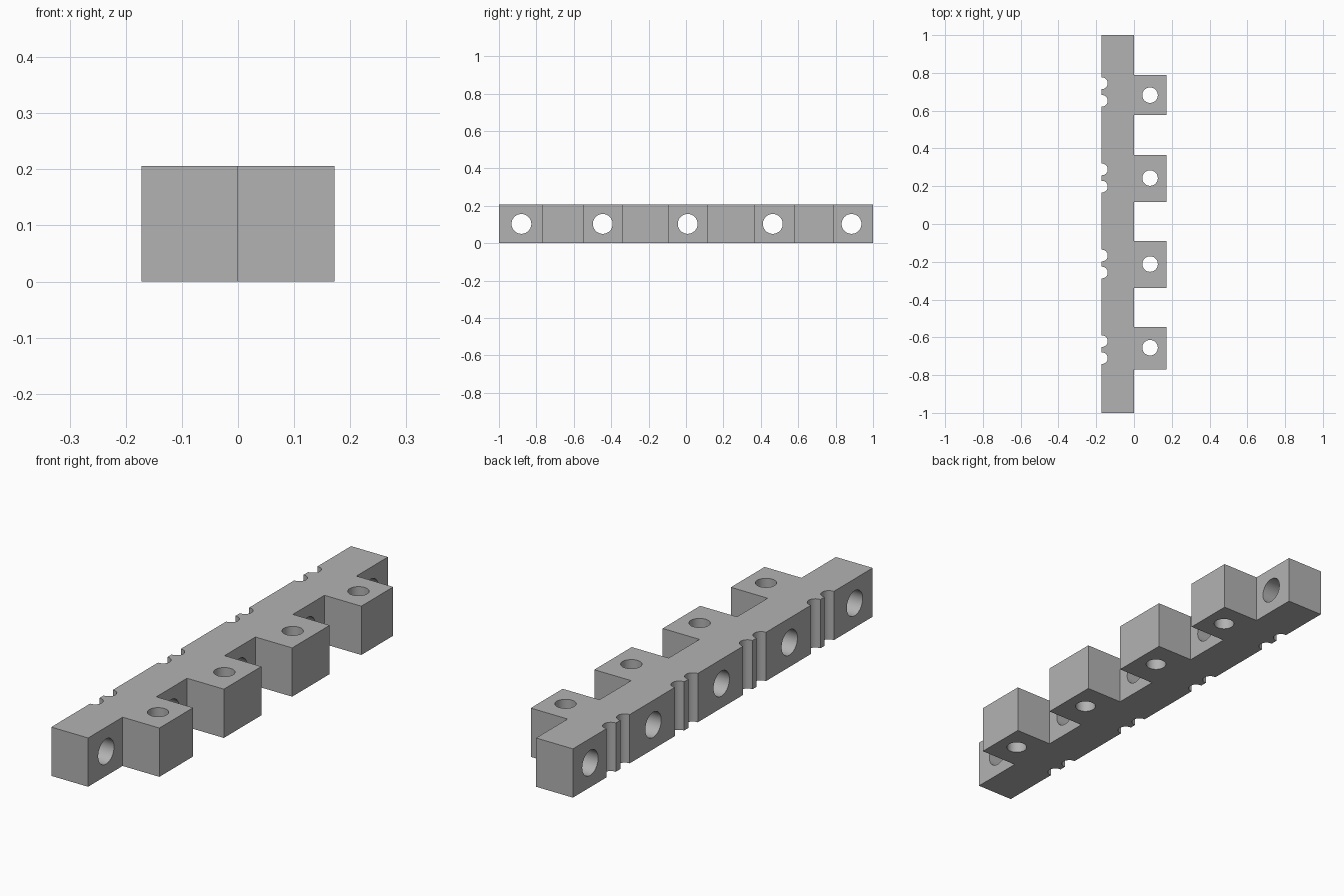
import bpy, bmesh
from math import pi
from mathutils import Matrix

cube = bpy.data.objects.get("Cube")
if cube:
    bpy.data.objects.remove(cube, do_unlink=True)

HALF, HEIGHT = 0.172, 0.206
TEETH = [(-0.77, -0.545), (-0.34, -0.09), (0.116, 0.366), (0.577, 0.79)]
SIDE_HOLES = [-0.88, -0.445, 0.009, 0.464, 0.885]
PIN_HOLES = [-0.655, -0.212, 0.243, 0.682]
GROOVES = [-0.71, -0.62, -0.257, -0.167, 0.198, 0.289, 0.652, 0.745]

grey = bpy.data.materials.new("grey")
grey.use_nodes = True
colour = (0.45, 0.45, 0.45, 1)
grey.diffuse_color = colour
grey.node_tree.nodes["Principled BSDF"].inputs["Base Color"].default_value = colour


def make_object(name, bm):
    mesh = bpy.data.meshes.new(name)
    bm.to_mesh(mesh)
    bm.free()
    mesh.materials.append(grey)
    obj = bpy.data.objects.new(name, mesh)
    bpy.context.collection.objects.link(obj)
    return obj


def add_cylinder(bm, location, radius, rotation=Matrix()):
    bmesh.ops.create_cone(bm, cap_ends=True, segments=48, radius1=radius, radius2=radius,
                          depth=0.6, matrix=Matrix.Translation(location) @ rotation)


# Toothed bar: outline extruded upwards
outline = [(-HALF, 1), (-HALF, -1), (0, -1)]
for start, end in TEETH:
    outline += [(0, start), (HALF, start), (HALF, end), (0, end)]
outline.append((0, 1))
bm = bmesh.new()
face = bm.faces.new([bm.verts.new((x, y, 0)) for x, y in outline])
top = bmesh.ops.extrude_face_region(bm, geom=[face])["geom"]
bmesh.ops.translate(bm, vec=(0, 0, HEIGHT), verts=[v for v in top if isinstance(v, bmesh.types.BMVert)])
bmesh.ops.recalc_face_normals(bm, faces=bm.faces)
bar = make_object("toothed_bar", bm)

# Cutters: sideways holes through the bar, then pin holes and edge grooves
bm = bmesh.new()
for y in SIDE_HOLES:
    add_cylinder(bm, (-HALF / 2, y, HEIGHT / 2), 0.053, Matrix.Rotation(pi / 2, 4, "Y"))
side_cutter = make_object("side_hole_cutter", bm)
bm = bmesh.new()
for y in PIN_HOLES:
    add_cylinder(bm, (0.085, y, HEIGHT / 2), 0.041)
for y in GROOVES:
    add_cylinder(bm, (-HALF + 0.002, y, HEIGHT / 2), 0.031)
upright_cutter = make_object("pin_hole_and_groove_cutter", bm)

for cutter in (side_cutter, upright_cutter):
    cut = bar.modifiers.new(cutter.name, "BOOLEAN")
    cut.operation = "DIFFERENCE"
    cut.solver = "EXACT"
    cut.object = cutter

# Apply the cuts and smooth the round walls
bpy.ops.object.select_all(action="DESELECT")
bar.select_set(True)
bpy.context.view_layer.objects.active = bar
for name in [m.name for m in bar.modifiers]:
    bpy.ops.object.modifier_apply(modifier=name)
for cutter in (side_cutter, upright_cutter):
    bpy.data.objects.remove(cutter, do_unlink=True)
bpy.ops.object.shade_smooth_by_angle(angle=pi / 6)
